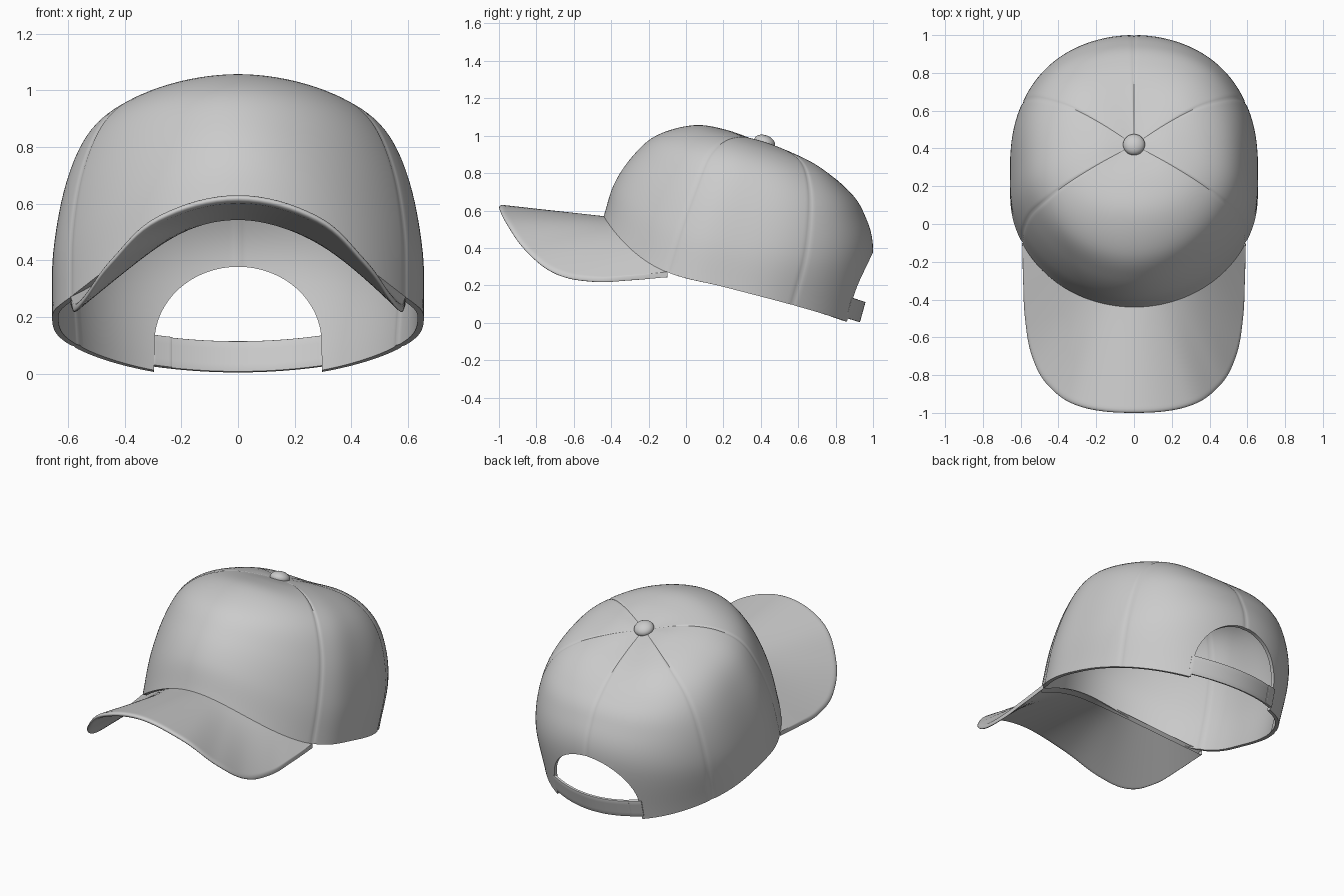
import bpy, bmesh, math
from mathutils import Vector

if "Cube" in bpy.data.objects:
    bpy.data.objects.remove(bpy.data.objects["Cube"])

grey = bpy.data.materials.new("grey cloth")
grey.use_nodes = True
grey.diffuse_color = (0.6, 0.6, 0.6, 1)
grey.node_tree.nodes["Principled BSDF"].inputs["Base Color"].default_value = (0.6, 0.6, 0.6, 1)


def spline(points, knots, t, fullness=1):
    """Smooth curve through points placed at uneven knots; fullness rounds it out."""
    n = len(points)
    i = max(k for k in range(n - 1) if knots[k] <= t or k == 0)

    def slope(k):
        if k == 0:
            return (points[1] - points[0]) / (knots[1] - knots[0])
        if k == n - 1:
            return (points[k] - points[k - 1]) / (knots[k] - knots[k - 1])
        a, b = knots[k] - knots[k - 1], knots[k + 1] - knots[k]
        return ((points[k] - points[k - 1]) / a * b + (points[k + 1] - points[k]) / b * a) / (a + b)

    h = knots[i + 1] - knots[i]
    s = (t - knots[i]) / h
    s2, s3 = s * s, s * s * s
    pull = h * fullness
    return (points[i] * (2 * s3 - 3 * s2 + 1) + slope(i) * pull * (s3 - 2 * s2 + s)
            + points[i + 1] * (3 * s2 - 2 * s3) + slope(i + 1) * pull * (s3 - s2))


def activate(obj):
    bpy.ops.object.select_all(action='DESELECT')
    obj.select_set(True)
    bpy.context.view_layer.objects.active = obj


def apply(obj, kind, **settings):
    """Add a modifier and apply it."""
    mod = obj.modifiers.new(kind.lower(), kind)
    for key, value in settings.items():
        setattr(mod, key, value)
    activate(obj)
    bpy.ops.object.modifier_apply(modifier=mod.name)


def finish(obj, degrees=40):
    activate(obj)
    bpy.ops.object.shade_smooth_by_angle(angle=math.radians(degrees))


def new_object(name, bm):
    mesh = bpy.data.meshes.new(name)
    bm.to_mesh(mesh)
    bm.free()
    mesh.materials.append(grey)
    obj = bpy.data.objects.new(name, mesh)
    bpy.context.collection.objects.link(obj)
    return obj


def sheet(name, point, rows, columns):
    """Surface over a grid of points."""
    bm = bmesh.new()
    grid = [[bm.verts.new(point(i / rows, j / columns)) for j in range(columns + 1)]
            for i in range(rows + 1)]
    for i in range(rows):
        for j in range(columns):
            bm.faces.new((grid[i][j], grid[i + 1][j], grid[i + 1][j + 1], grid[i][j + 1]))
    bmesh.ops.remove_doubles(bm, verts=bm.verts, dist=0.0002)
    return new_object(name, bm)


# Crown: ribs running from the button down to the rim
APEX = Vector((0, .42, .957))
front = [(0, .22, 1.03), (0, .04, 1.056), (0, -.16, 1.0), (0, -.29, .885), (0, -.385, .74), (0, -.44, .57)]
front_seam = [(.2, .31, .995), (.36, .21, .975), (.475, .12, .89), (.55, .05, .72), (.587, -.03, .5), (.592, -.1, .27)]
side = [(.2, .42, .965), (.39, .4, .925), (.525, .37, .83), (.607, .33, .66), (.653, .27, .42), (.656, .22, .187)]
back_seam = [(.17, .53, .925), (.33, .615, .865), (.46, .655, .76), (.545, .665, .6), (.592, .64, .36), (.582, .57, .095)]
back = [(0, .57, .9), (0, .72, .825), (0, .85, .725), (0, .945, .6), (0, 1, .38), (0, .93, -.02)]
SEAMS = (2, 4, 6, 8, 10)


def rib(points, mirror=1):
    return [APEX] + [Vector((x * mirror, y, z)) for x, y, z in points]


RIBS = [rib(front_seam, -1), rib(front), rib(front_seam), rib(side), rib(back_seam), rib(back),
        rib(back_seam, -1), rib(side, -1), rib(front_seam, -1), rib(front), rib(front_seam)]
RIB_KNOTS = [-2, 0, 2, 3, 4, 6, 8, 9, 10, 12, 14]
ROUND = 1.22


def crown_point(level, around):
    ring = [spline(r, range(7), level * 6) for r in RIBS]
    p = spline(ring, RIB_KNOTS, around, ROUND)
    # shallow stitched groove along each seam
    near = min(abs(around - s) for s in SEAMS)
    groove = .006 * math.exp(-(near / .03) ** 2) * min(1, level * 4)
    return p + (Vector((0, .3, .35)) - p) * groove


crown = sheet("crown", lambda a, b: crown_point(a, b * 12), 42, 384)
apply(crown, 'SOLIDIFY', thickness=.022, offset=-1)

# Arched opening at the back
bm = bmesh.new()
arch = [(.3, -.2)]
arch += [(.295 * math.cos(math.pi * k / 32), .11 + .267 * math.sin(math.pi * k / 32)) for k in range(33)]
arch += [(-.3, -.2)]
face = bm.faces.new([bm.verts.new((x, .55, z)) for x, z in arch])
grown = bmesh.ops.extrude_face_region(bm, geom=[face])["geom"]
bmesh.ops.translate(bm, vec=(0, .7, 0), verts=[g for g in grown if isinstance(g, bmesh.types.BMVert)])
bmesh.ops.recalc_face_normals(bm, faces=bm.faces)
cutter = new_object("opening_cutter", bm)
cutter.hide_render = True
apply(crown, 'BOOLEAN', operation='DIFFERENCE', object=cutter, solver='EXACT')
bpy.data.objects.remove(cutter)
finish(crown)

# Brim: spans from the crown rim to a curved outer edge, rounded over to its underside
half_edge = [(0, -1, .632), (.28, -.968, .56), (.45, -.86, .405), (.54, -.7, .282),
             (.577, -.5, .242), (.587, -.3, .252), (.592, -.1, .272)]
EDGE = [Vector((-x, y, z)) for x, y, z in half_edge[:0:-1]] + [Vector(p) for p in half_edge]
RIM = [r[-1] for r in RIBS]


def brim_point(a, across):
    u = across * 4 - 2
    turn = 1 - 2 * a
    out = 1 - turn * turn
    inner = spline(RIM, RIB_KNOTS, u, ROUND)
    outer = spline(EDGE, range(-6, 7), u * 3, 1.1)
    lip = max(0, out - .96) / .04
    height = math.copysign(math.sqrt(max(0, 1 - lip * lip)), turn) - 1
    return inner.lerp(outer, out) + Vector((0, 0, .014 * height))


brim = sheet("brim", brim_point, 40, 96)
finish(brim, 60)


# Adjustment strap closing the opening, with an overlapping tab
def strap_point(a, x, lift=0):
    y = .96 - .03 * a - .75 * x * x + lift
    return Vector((x, y, .111 - .108 * a + .23 * x * x))


strap = sheet("back_strap", lambda a, b: strap_point(a, .31 - .62 * b), 4, 32)
tab = sheet("strap_tab", lambda a, b: strap_point(a, -.24 - .07 * b, .004), 4, 6)
for part, thickness in ((strap, .014), (tab, .022)):
    apply(part, 'SOLIDIFY', thickness=thickness, offset=-1)
    apply(part, 'BEVEL', width=.003, segments=2, limit_method='ANGLE', angle_limit=math.radians(50))
    finish(part)

# Button on top
bpy.ops.mesh.primitive_uv_sphere_add(segments=32, ring_count=16, location=(0, .42, .965),
                                     rotation=(-.35, 0, 0))
button = bpy.context.object
button.name = "top_button"
button.scale = (.058, .058, .038)
button.data.materials.append(grey)
finish(button, 60)
